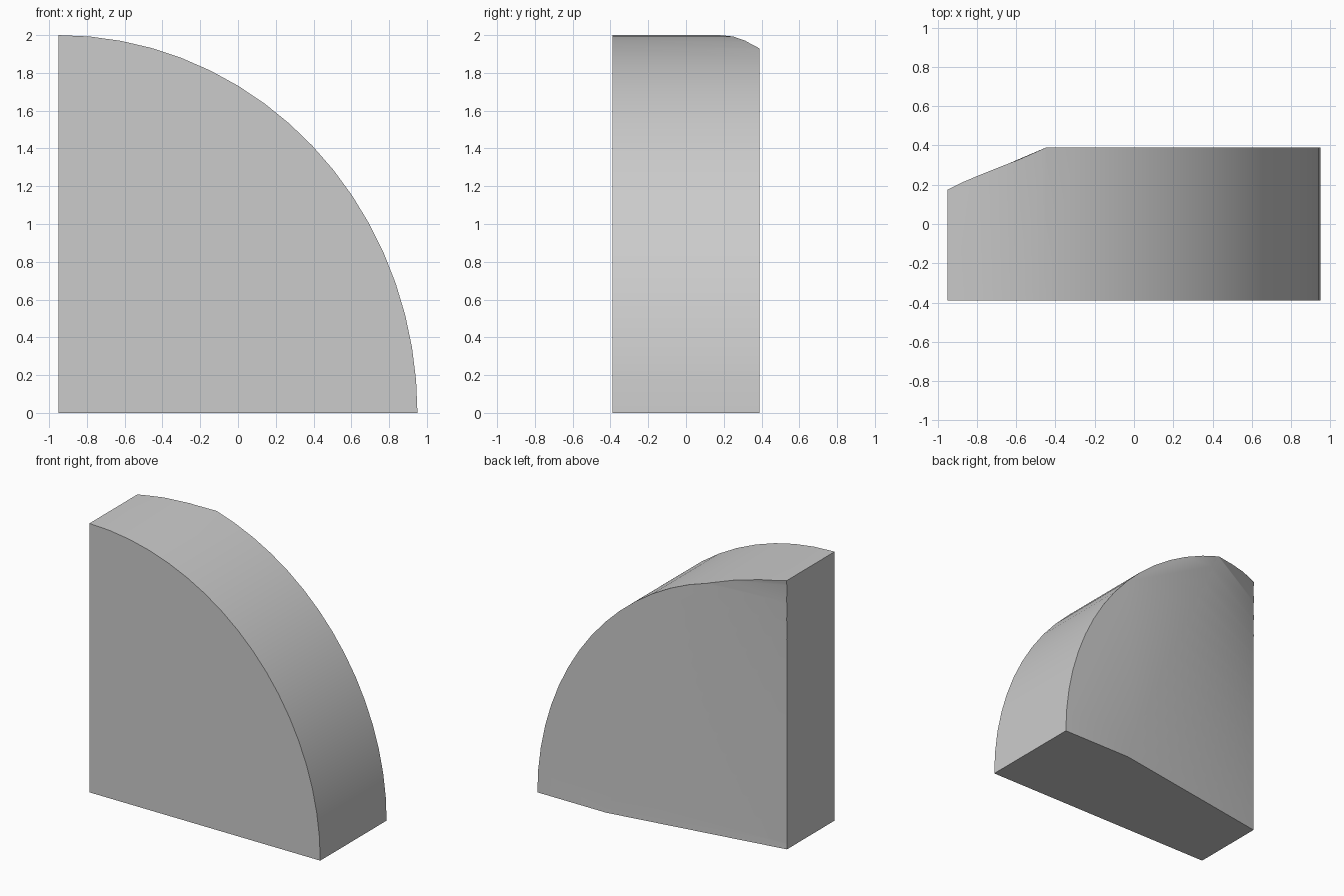
import bpy, bmesh, math

cube = bpy.data.objects.get("Cube")
if cube:
    bpy.data.objects.remove(cube)

LEFT, RIGHT, HEIGHT, HALF_DEPTH = -0.95, 0.95, 2.0, 0.39
ARC_STEPS, SLICES = 18, 16

grey = bpy.data.materials.new("light_grey")
grey.use_nodes = True
colour = (0.6, 0.6, 0.6, 1)
grey.diffuse_color = colour
grey.node_tree.nodes["Principled BSDF"].inputs["Base Color"].default_value = colour


def loft(name, rings):
    """Skin a stack of equal rings into a closed solid."""
    bm = bmesh.new()
    loops = [[bm.verts.new(p) for p in ring] for ring in rings]
    bm.faces.new(loops[0])
    bm.faces.new(loops[-1])
    for a, b in zip(loops, loops[1:]):
        for i in range(len(a)):
            j = (i + 1) % len(a)
            bm.faces.new((a[i], a[j], b[j], b[i]))
    bmesh.ops.recalc_face_normals(bm, faces=bm.faces)
    mesh = bpy.data.meshes.new(name)
    bm.to_mesh(mesh)
    bm.free()
    obj = bpy.data.objects.new(name, mesh)
    bpy.context.collection.objects.link(obj)
    mesh.materials.append(grey)
    return obj


# Quarter-round block
profile = [(LEFT, 0)]
for i in range(ARC_STEPS + 1):
    a = math.pi / 2 * i / ARC_STEPS
    profile.append((LEFT + (RIGHT - LEFT) * math.cos(a), HEIGHT * math.sin(a)))
block = loft("quarter_round_block",
             [[(x, y, z) for x, z in profile] for y in (-HALF_DEPTH, HALF_DEPTH)])


# Twisted wedge that trims the back corner, wider at the base
def wedge_slice(z):
    kink = 0.4 - 0.43 * z
    slope = (HALF_DEPTH - 0.17) / (kink - LEFT)
    x0, y1 = LEFT - 0.1, HALF_DEPTH + 0.1
    return [(x0, 0.17 - 0.1 * slope, z), (kink + 0.1 / slope, y1, z), (x0, y1, z)]


cutter = loft("corner_cutter",
              [wedge_slice(-0.1 + 2.2 * i / SLICES) for i in range(SLICES + 1)])
cutter.hide_render = True

# Trim the corner and apply
trim = block.modifiers.new("trim", "BOOLEAN")
trim.operation = "DIFFERENCE"
trim.solver = "EXACT"
trim.object = cutter
bpy.context.view_layer.objects.active = block
block.select_set(True)
bpy.ops.object.modifier_apply(modifier="trim")
bpy.data.objects.remove(cutter)

bpy.ops.object.shade_smooth_by_angle(angle=math.radians(30))
